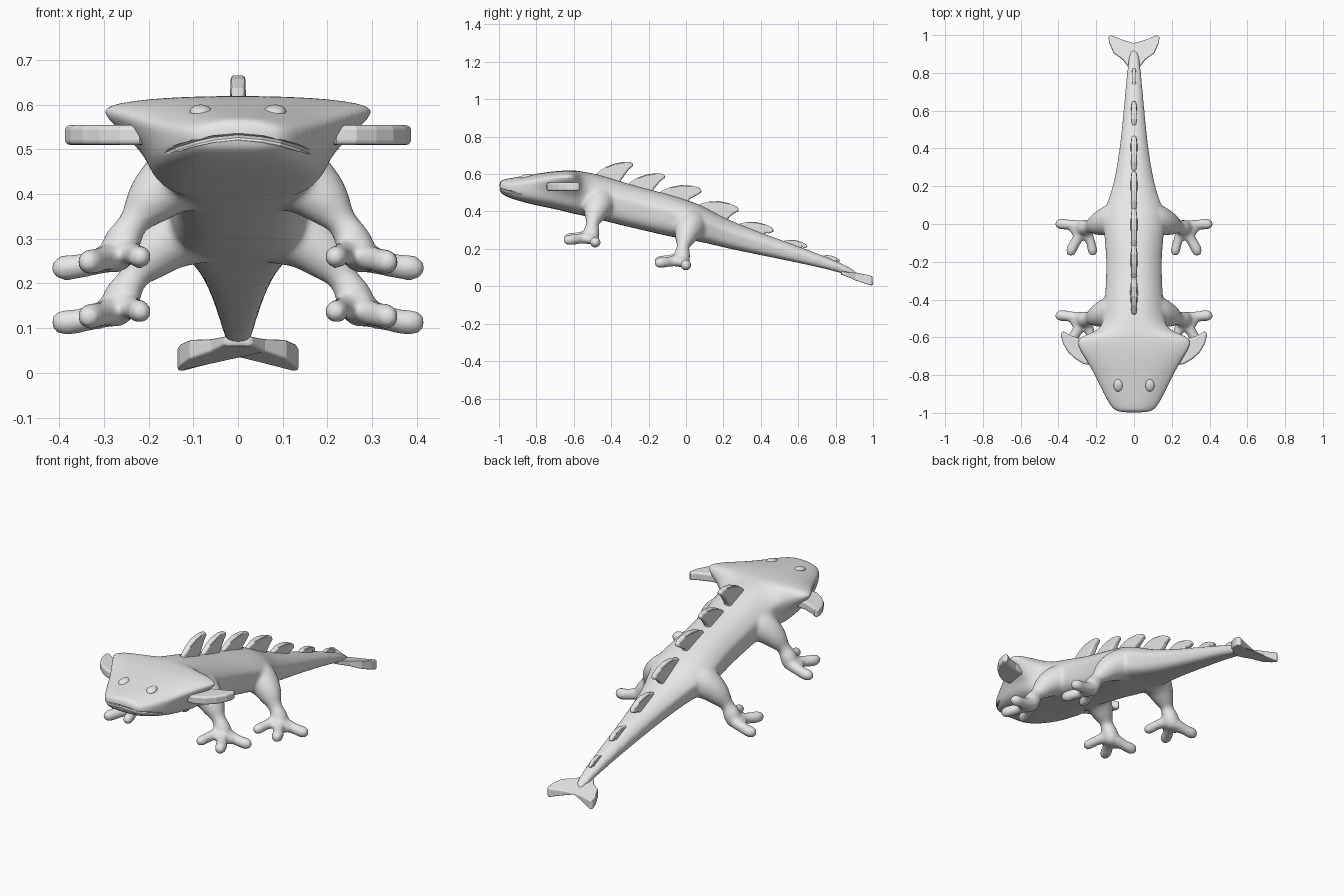
import bpy, bmesh
from mathutils import Vector
from math import sin, cos, pi

if "Cube" in bpy.data.objects:
    bpy.data.objects.remove(bpy.data.objects["Cube"], do_unlink=True)

skin = bpy.data.materials.new("plain_grey")
skin.use_nodes = True
skin.diffuse_color = (0.8, 0.8, 0.8, 1)
skin.node_tree.nodes["Principled BSDF"].inputs["Base Color"].default_value = (0.8, 0.8, 0.8, 1)


def finish(bm, name):
    bmesh.ops.recalc_face_normals(bm, faces=bm.faces)
    mesh = bpy.data.meshes.new(name)
    bm.to_mesh(mesh)
    bm.free()
    ob = bpy.data.objects.new(name, mesh)
    bpy.context.collection.objects.link(ob)
    mesh.materials.append(skin)
    return ob


def loft(bm, rings):
    """Skin a list of closed rings and cap both ends."""
    loops = [[bm.verts.new(p) for p in ring] for ring in rings]
    n = len(loops[0])
    for a, b in zip(loops, loops[1:]):
        for i in range(n):
            bm.faces.new((a[i], a[(i + 1) % n], b[(i + 1) % n], b[i]))
    bm.faces.new(loops[0])
    bm.faces.new(loops[-1])


def limb(bm, path, side=1, shift=(0, 0, 0), n=10):
    """Round tube through (x, y, z, radius) points with a domed tip."""
    pts = [(Vector((x * side, y, z)) + Vector(shift), r) for x, y, z, r in path]
    d = (pts[-1][0] - pts[-2][0]).normalized()
    end, r = pts[-1]
    pts += [(end + d * r * 0.6, r * 0.8), (end + d * r, r * 0.4)]
    rings = []
    for i, (p, r) in enumerate(pts):
        t = (pts[min(i + 1, len(pts) - 1)][0] - pts[max(i - 1, 0)][0]).normalized()
        u = t.cross(Vector((0.3, 0.2, 1)) if abs(t.z) < 0.8 else Vector((0, 1, 0))).normalized()
        # keep ring directions from flipping along the path
        if rings and u.dot(last) < 0:
            u = -u
        last = u
        v = t.cross(u)
        rings.append([p + (u * cos(a) + v * sin(a)) * r * 1.05
                      for a in (2 * pi * k / n for k in range(n))])
    loft(bm, rings)


def plate(name, outline, place, thick, bevel):
    """Bevelled slab from a 2D outline; place() maps (a, b, offset) to 3D."""
    bm = bmesh.new()
    loft(bm, [[place(a, b, s * thick / 2) for a, b in outline] for s in (-1, 1)])
    ob = finish(bm, name)
    mod = ob.modifiers.new("rounded_rim", 'BEVEL')
    mod.width, mod.segments, mod.limit_method = bevel, 3, 'ANGLE'
    mod.angle_limit = 0.9
    return ob


# Head, trunk and tail: y, upper half width, lower half width, top, bottom, shoulder drop
stations = [
    (-1.0, .085, .083, .56, .51, .35), (-.975, .115, .116, .57, .485, .3),
    (-.9, .158, .157, .583, .458, .25), (-.8, .205, .192, .60, .433, .2),
    (-.7, .265, .203, .614, .413, .12), (-.63, .312, .2, .617, .395, .09),
    (-.59, .28, .19, .617, .385, .1), (-.56, .168, .165, .614, .38, .25),
    (-.48, .155, .155, .604, .36, .36), (-.3, .146, .141, .546, .315, .36),
    (-.2, .144, .139, .52, .293, .36), (-.1, .15, .145, .495, .268, .36),
    (.03, .165, .158, .455, .245, .36), (.1, .145, .136, .425, .234, .36),
    (.2, .108, .1, .365, .208, .36), (.4, .073, .07, .285, .167, .36),
    (.65, .05, .048, .195, .117, .36), (.85, .034, .031, .115, .07, .36),
    (.93, .022, .018, .062, .033, .36)]


def section(y, wt, wb, zt, zb, k):
    half = [(.6 * wt, .2 * k), (wt, k), (wt * .98, k + .11), (wb, .58),
            (.95 * wb, .8), (.7 * wb, .97)]
    prof = [(0, 0)] + half + [(0, 1)] + [(-x, f) for x, f in reversed(half)]
    return [Vector((x * 1.03, y, zt + .004 - f * (zt - zb + .006))) for x, f in prof]


def back_height(y):
    for a, b in zip(stations, stations[1:]):
        if a[0] <= y <= b[0]:
            return a[3] + (b[3] - a[3]) * (y - a[0]) / (b[0] - a[0])
    return stations[-1][3]


bm = bmesh.new()
loft(bm, [section(*s) for s in stations])

# Legs with three splayed toes and a webbed palm; the front pair repeats the hind pair
leg = [(.05, .03, .335, .09), (.12, .025, .325, .088), (.175, .005, .288, .068),
       (.217, -.01, .238, .051), (.25, -.02, .192, .044), (.27, -.02, .145, .043)]
feet = [[(.25, -.015, .145, .038), (.33, -.006, .122, .027), (.365, 0, .114, .028), (.387, 0, .113, .031)],
        [(.265, -.02, .145, .038), (.30, -.08, .132, .026), (.327, -.125, .127, .03), (.333, -.142, .126, .029)],
        [(.26, -.02, .15, .036), (.235, -.075, .146, .024), (.222, -.125, .138, .026), (.219, -.142, .137, .027)],
        [(.25, -.03, .142, .03), (.285, -.04, .135, .034), (.31, -.035, .13, .028)]]
for side in (-1, 1):
    for shift in ((0, 0, 0), (0, -.485, .122)):
        for path in [leg] + feet:
            limb(bm, path, side, shift)

body = finish(bm, "body")
sub = body.modifiers.new("round_forms", 'SUBSURF')
sub.levels = sub.render_levels = 2
fuse = body.modifiers.new("fuse_limbs", 'REMESH')
fuse.mode, fuse.voxel_size, fuse.use_smooth_shade = 'VOXEL', 0.009, True
soft = body.modifiers.new("soften", 'SMOOTH')
soft.factor, soft.iterations = 0.5, 8

# Mouth line cut into the snout
bm = bmesh.new()
right = [(.055, -.995, .523), (.1, -.978, .514), (.145, -.925, .5), (.183, -.85, .483)]
mouth = [(-x, y, z) for x, y, z in reversed(right)] + [(0, -1.0, .528)] + right
limb(bm, [(x, y, z, .008) for x, y, z in mouth], n=8)
cutter = finish(bm, "mouth_cutter")
cutter.hide_render = True
cutter.hide_viewport = True
cut = body.modifiers.new("mouth_groove", 'BOOLEAN')
cut.operation, cut.object = 'DIFFERENCE', cutter

# Eyes
for side, label in ((1, "left"), (-1, "right")):
    bm = bmesh.new()
    bmesh.ops.create_uvsphere(bm, u_segments=20, v_segments=12, radius=1)
    for v in bm.verts:
        v.co = Vector((side * .083 + v.co.x * .025, -.855 + v.co.y * .033,
                       .584 + v.co.z * .015 + v.co.y * .006))
    eye = finish(bm, label + "_eye")
    for f in eye.data.polygons:
        f.use_smooth = True

# Flat crescent fins on the cheeks
gill = [(.17, -.71), (.22, -.745), (.265, -.742), (.31, -.715), (.348, -.68), (.375, -.635),
        (.387, -.59), (.383, -.57), (.372, -.568), (.34, -.588), (.28, -.61), (.17, -.62)]
for side, label in ((1, "left"), (-1, "right")):
    plate(label + "_cheek_fin", gill, lambda a, b, o: Vector((side * a, b, .532 + o)), .044, .014)

# Swept-back, lens-shaped spines along the back: start y, tip y, tip z, thickness
spines = [(-.48, -.28, .658, .042), (-.31, -.11, .595, .04), (-.14, .085, .518, .04),
          (.07, .285, .416, .04), (.28, .47, .305, .04), (.52, .65, .217, .034), (.73, .825, .139, .026)]
for i, (y0, y1, z1, thick) in enumerate(spines):
    z0, length = back_height(y0), y1 - y0

    def at(t, lift):
        return (y0 + length * t, z0 + (z1 - z0) * t + length * lift)

    def lens(a, b, o):
        return Vector((o * (.6 + .4 * sin(pi * (a - y0) / length)), a, b))

    root = y0 + length * (.62 + .02 * i)
    outline = [(y0, z0 - .03), at(0, 0), at(.25, .1), at(.5, .13), at(.75, .105), at(.93, .045),
               at(1, -.025), at(.98, -.075), at(.86, -.14),
               (root + .05 * length, back_height(root) + .005), (root, back_height(root) - .03)]
    plate("back_spine_%d" % (i + 1), outline, lens, thick, thick * .25)

# Forked tail fin, sloping down with the tail and thickening toward its tips
half = [(.03, .83), (.06, .87), (.108, .905), (.13, .955), (.136, .99), (.122, 1.0), (.06, .975)]
outline = [(0, .83)] + half + [(0, .957)] + [(-x, y) for x, y in reversed(half)]
plate("tail_fin", outline,
      lambda a, b, o: Vector((a, b, .028 + (1 - b) * .26 + o * (.25 + 6 * abs(a)))), .05, .008)
